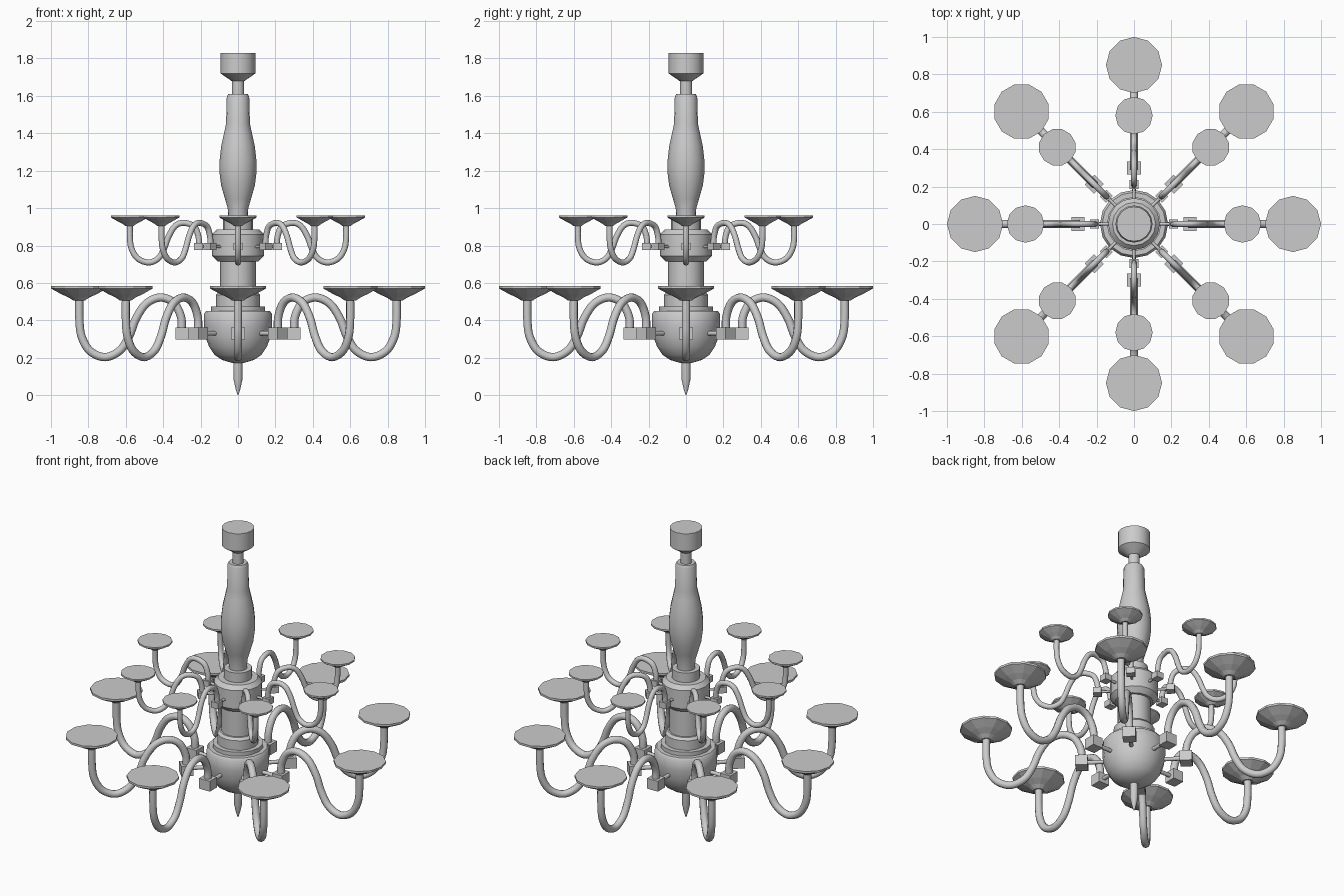
import bpy, bmesh, math
from mathutils import Matrix, Vector

if "Cube" in bpy.data.objects:
    bpy.data.objects.remove(bpy.data.objects["Cube"])


def make_object(name, bm, smooth=None):
    bmesh.ops.recalc_face_normals(bm, faces=bm.faces)
    mesh = bpy.data.meshes.new(name)
    bm.to_mesh(mesh)
    bm.free()
    ob = bpy.data.objects.new(name, mesh)
    bpy.context.collection.objects.link(ob)
    if smooth:
        bpy.ops.object.select_all(action='DESELECT')
        ob.select_set(True)
        bpy.context.view_layer.objects.active = ob
        bpy.ops.object.shade_smooth_by_angle(angle=math.radians(smooth))
    return ob


def lathe(name, profile, sides, x=0.0, turn=0.0, smooth=None):
    """Closed turned part from (radius, z) points; x offsets it, turn swings it about z."""
    bm = bmesh.new()
    rings = []
    for r, z in profile:
        rings.append([bm.verts.new((x + r * math.cos(2 * math.pi * i / sides),
                                    r * math.sin(2 * math.pi * i / sides), z))
                      for i in range(sides)])
    for a, b in zip(rings, rings[1:]):
        for i in range(sides):
            j = (i + 1) % sides
            bm.faces.new((a[i], a[j], b[j], b[i]))
    bm.faces.new(rings[0])
    bm.faces.new(rings[-1])
    bm.transform(Matrix.Rotation(turn, 4, 'Z'))
    return make_object(name, bm, smooth)


def tube(name, keys, radius, turn, sides=10, steps=6):
    """Round tube along a smooth path of (radial, z) key points in a vertical plane."""
    pts = [Vector((r, 0, z)) for r, z in keys]
    ext = [2 * pts[0] - pts[1]] + pts + [2 * pts[-1] - pts[-2]]
    path = []
    for k in range(1, len(ext) - 2):
        p0, p1, p2, p3 = ext[k - 1:k + 3]
        for s in range(steps):
            t = s / steps
            path.append(0.5 * (2 * p1 + (p2 - p0) * t + (2 * p0 - 5 * p1 + 4 * p2 - p3) * t * t
                               + (3 * p1 - p0 - 3 * p2 + p3) * t ** 3))
    path.append(pts[-1])
    bm = bmesh.new()
    rings = []
    for i, p in enumerate(path):
        d = (path[min(i + 1, len(path) - 1)] - path[max(i - 1, 0)]).normalized()
        n = Vector((-d.z, 0, d.x))
        rings.append([bm.verts.new(p + radius * (n * math.cos(2 * math.pi * j / sides)
                      + Vector((0, 1, 0)) * math.sin(2 * math.pi * j / sides)))
                      for j in range(sides)])
    for a, b in zip(rings, rings[1:]):
        for j in range(sides):
            k = (j + 1) % sides
            bm.faces.new((a[j], a[k], b[k], b[j]))
    bm.faces.new(rings[0])
    bm.faces.new(rings[-1])
    bm.transform(Matrix.Rotation(turn, 4, 'Z'))
    return make_object(name, bm, 40)


def block(name, x, z, size, turn):
    bm = bmesh.new()
    bmesh.ops.create_cube(bm, size=1, matrix=Matrix.Translation((x, 0, z)) @ Matrix.Diagonal((*size, 1)))
    bm.transform(Matrix.Rotation(turn, 4, 'Z'))
    return make_object(name, bm)


# central column, top to bottom
lathe("ceiling_canopy", [(.035, 1.68), (.093, 1.72), (.093, 1.83)], 16, smooth=30)
lathe("canopy_stem", [(.033, 1.59), (.033, 1.69)], 16, smooth=30)
lathe("baluster", [(.052, .93), (.055, 1.0), (.07, 1.05), (.09, 1.12), (.099, 1.19), (.099, 1.25),
                   (.09, 1.33), (.075, 1.40), (.064, 1.45), (.06, 1.595), (.052, 1.61)], 16, smooth=30)
lathe("upper_collar", [(.08, .87), (.08, .945)], 16, smooth=30)
lathe("upper_hub", [(.11, .715), (.138, .745), (.138, .86), (.115, .885)], 16, smooth=30)
lathe("neck", [(.095, .53), (.095, .73)], 16, smooth=30)
lathe("lower_collar_top", [(.118, .46), (.118, .535), (.105, .55)], 16, smooth=30)
lathe("lower_collar_base", [(.145, .43), (.145, .475)], 16, smooth=30)
lathe("lower_bowl", [(.03, .172), (.085, .188), (.125, .215), (.155, .26), (.174, .31), (.182, .37),
                     (.182, .435), (.17, .45)], 16, smooth=40)
lathe("finial", [(.004, .005), (.012, .03), (.024, .085), (.024, .2)], 12, smooth=30)
lathe("finial_tip", [(.002, 0), (.005, .01)], 12)

# two tiers of eight arms
tiers = {
    "lower": dict(
        arm=[(.30, .34), (.305, .42), (.345, .495), (.415, .522), (.49, .49), (.545, .41), (.58, .32),
             (.63, .24), (.71, .203), (.79, .235), (.835, .31), (.848, .40), (.848, .53)],
        rad=.022, hub=.15, bx=.30, bz=.33, block=(.07, .075, .065), rod=.012, cx=.85,
        cup=[(.03, .505), (.055, .522), (.095, .54), (.15, .57), (.15, .583)]),
    "upper": dict(
        arm=[(.208, .80), (.212, .85), (.235, .902), (.29, .921), (.335, .905), (.37, .85), (.395, .785),
             (.425, .732), (.477, .709), (.535, .73), (.568, .78), (.578, .84), (.578, .92)],
        rad=.016, hub=.11, bx=.21, bz=.794, block=(.048, .05, .038), rod=.008, cx=.58,
        cup=[(.022, .905), (.038, .917), (.064, .93), (.1, .95), (.1, .96)]),
}
for tier, t in tiers.items():
    for i in range(8):
        a = i * math.pi / 4
        tube(f"{tier}_arm_{i}", t["arm"], t["rad"], a)
        tube(f"{tier}_rod_{i}", [(t["hub"], t["bz"]), (t["bx"], t["bz"])], t["rod"], a, steps=1)
        block(f"{tier}_block_{i}", t["bx"], t["bz"], t["block"], a)
        lathe(f"{tier}_cup_{i}", t["cup"], 12, t["cx"], a)
